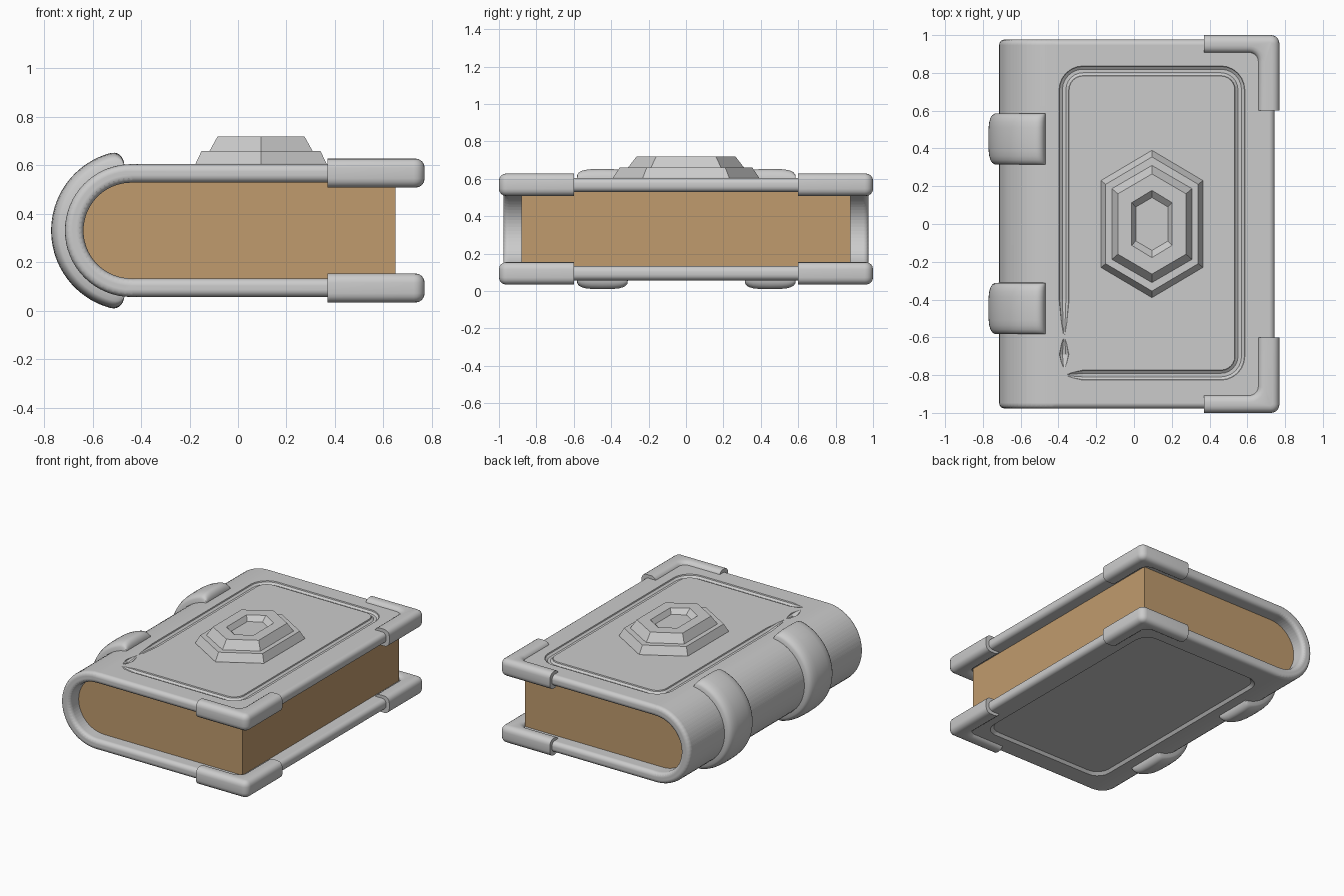
import bpy, bmesh, math
from math import sin, cos, pi, radians
from mathutils import Vector

if "Cube" in bpy.data.objects:
    bpy.data.objects.remove(bpy.data.objects["Cube"])

CX, CZ = -0.44, 0.331      # centre of the rounded spine


def material(name, rgb):
    m = bpy.data.materials.new(name)
    m.diffuse_color = (*rgb, 1)
    m.use_nodes = True
    m.node_tree.nodes["Principled BSDF"].inputs["Base Color"].default_value = m.diffuse_color
    return m


GREY = material("grey", (0.6, 0.6, 0.6))
PAPER = material("paper_tan", (0.53, 0.33, 0.155))


def finish(bm, name, mat, angle=35):
    bmesh.ops.recalc_face_normals(bm, faces=bm.faces[:])
    me = bpy.data.meshes.new(name)
    bm.to_mesh(me)
    bm.free()
    ob = bpy.data.objects.new(name, me)
    bpy.context.collection.objects.link(ob)
    me.materials.append(mat)
    smooth(ob, angle)
    return ob


def smooth(ob, angle):
    bpy.ops.object.select_all(action='DESELECT')
    ob.select_set(True)
    bpy.context.view_layer.objects.active = ob
    bpy.ops.object.shade_smooth_by_angle(angle=radians(angle))


def prism(points, vec):
    """Extrude a closed outline of 3D points along vec."""
    bm = bmesh.new()
    f = bm.faces.new([bm.verts.new(p) for p in points])
    r = bmesh.ops.extrude_face_region(bm, geom=[f])
    bmesh.ops.translate(bm, vec=vec, verts=[v for v in r['geom'] if isinstance(v, bmesh.types.BMVert)])
    bmesh.ops.recalc_face_normals(bm, faces=bm.faces[:])
    return bm


def bevel(bm, edges, width, seg):
    bmesh.ops.bevel(bm, geom=edges, offset=width, segments=seg, profile=0.5, affect='EDGES')


def arc(r, n=32):
    """Left half circle around the spine, top to bottom, as (x, z)."""
    return [(CX - r * sin(pi * i / n), CZ + r * cos(pi * i / n)) for i in range(n + 1)]


# Page block: D-shaped profile
outline = [(0.65, CZ + 0.199)] + arc(0.199) + [(0.65, CZ - 0.199)]
finish(prism([(x, -0.88, z) for x, z in outline], (0, 1.76, 0)), "page_block", PAPER)

# Cover: U-shaped shell with rounded rims
X1, Y1, RO, RI = 0.745, 0.977, 0.274, 0.198
outline = [(X1, CZ + RO)] + arc(RO) + [(X1, CZ - RO), (X1, CZ - RI)] + arc(RI)[::-1] + [(X1, CZ + RI)]
bm = prism([(x, -Y1, z) for x, z in outline], (0, 2 * Y1, 0))
rims = [e for e in bm.edges if all(abs(abs(v.co.y) - Y1) < 1e-4 for v in e.verts)
        or all(v.co.x > X1 - 1e-4 for v in e.verts)]
bevel(bm, rims, 0.03, 4)
cover = finish(bm, "cover", GREY)

# Groove cutter: tapered tube around the front board, broken at one corner
cu = bpy.data.curves.new("groove_cutter", 'CURVE')
cu.dimensions = '3D'
cu.bevel_depth, cu.bevel_resolution, cu.use_fill_caps = 0.03, 3, True
path = [(-0.355, -0.8, 0.36), (-0.27, -0.8, 1)]
for cx, cy, a0 in ((0.46, -0.70, -90), (0.46, 0.71, 0), (-0.27, 0.71, 90)):
    path += [(cx + 0.1 * cos(radians(a0 + 15 * i)), cy + 0.1 * sin(radians(a0 + 15 * i)), 1) for i in range(7)]
path += [(-0.37, -0.4, 1), (-0.37, -0.585, 0.36)]
lens = [(-0.37, -0.605, 0.36), (-0.37, -0.69, 0.95), (-0.37, -0.76, 0.36)]
for pts in (path, lens):
    sp = cu.splines.new('POLY')
    sp.points.add(len(pts) - 1)
    for p, (x, y, r) in zip(sp.points, pts):
        p.co, p.radius = (x, y, CZ + RO + 0.01, 1), r
tube = bpy.data.objects.new("groove_cutter", cu)
bpy.context.collection.objects.link(tube)
bpy.ops.object.select_all(action='DESELECT')
tube.select_set(True)
bpy.context.view_layer.objects.active = tube
bpy.ops.object.convert(target='MESH')
tube = bpy.context.view_layer.objects.active

# Back panel cutter: shallow sloped recess under the lower board
bm = bmesh.new()
bmesh.ops.create_cube(bm, size=1)
for v in bm.verts:
    k = 0.03 if v.co.z > 0 else 0
    v.co = Vector((0.1 + v.co.x * (1.02 - 2 * k), v.co.y * (1.68 - 2 * k), CZ - RO + (0.018 if v.co.z > 0 else -0.015)))
bevel(bm, [e for e in bm.edges if abs(e.verts[0].co.z - e.verts[1].co.z) > 0.01], 0.08, 5)
recess = finish(bm, "back_panel_cutter", GREY)

for cutter in (tube, recess):
    cutter.hide_render = True
    bpy.context.view_layer.objects.active = cover
    m = cover.modifiers.new("cut", 'BOOLEAN')
    m.operation, m.solver, m.object = 'DIFFERENCE', 'EXACT', cutter
    bpy.ops.object.modifier_apply(modifier=m.name)
    bpy.data.objects.remove(cutter)
smooth(cover, 35)
cover.modifiers.new("even_shading", 'WEIGHTED_NORMAL').keep_sharp = True

# Corner guards: rounded L pieces on both boards, both ends
L = [(0.37, 1.0), (0.37, 0.905), (0.655, 0.905), (0.655, 0.6), (0.77, 0.6), (0.77, 1.0)]
for zn, z0 in (("upper", 0.508), ("lower", 0.034)):
    for yn, s in (("front", -1), ("back", 1)):
        bm = prism([(x, y * s, z0) for x, y in L], (0, 0, 0.12))

        def upright(e):
            return abs(e.verts[0].co.z - e.verts[1].co.z) > 0.05

        def near(e, x, y):
            return abs(e.verts[0].co.x - x) + abs(e.verts[0].co.y - y * s) < 0.01
        bevel(bm, [e for e in bm.edges if upright(e) and (near(e, 0.77, 1) or near(e, 0.655, 0.905))], 0.045, 5)
        bevel(bm, [e for e in bm.edges if not upright(e)
                   and not all(v.co.x < 0.371 for v in e.verts)
                   and not all(abs(v.co.y) < 0.601 for v in e.verts)], 0.038, 4)
        finish(bm, f"{zn}_{yn}_corner_guard", GREY, 40)

# Spine bands: domed strip swept round the spine with rounded ends
for name, yc in (("front_spine_band", -0.447), ("back_spine_band", 0.45)):
    bm = bmesh.new()
    rings = []
    for i in range(49):
        t = -1 + 2 * i / 48
        a = pi + radians(84) * sin(t * pi / 2)
        end = max(0, (abs(a - pi) - radians(74)) / radians(10))
        h = math.sqrt(max(0, 1 - end ** 2.5))
        ring = []
        for j in range(13):
            u = pi * j / 12
            y = yc - 0.137 * math.copysign(abs(cos(u)) ** 0.6, cos(u))
            r = 0.265 + 0.008 + (0.058 * h) * sin(u) ** 0.6 if 0 < j < 12 else 0.265
            ring.append(bm.verts.new((CX + r * cos(a), y, CZ + r * sin(a))))
        rings.append(ring)
    for A, B in zip(rings, rings[1:]):
        for j in range(13):
            bm.faces.new((A[j], A[(j + 1) % 13], B[(j + 1) % 13], B[j]))
    bm.faces.new(rings[0])
    bm.faces.new(rings[-1])
    finish(bm, name, GREY, 50)

# Stepped hexagonal boss with a sunken centre: (half width, peak, shoulder, z)
levels = [(0.27, 0.39, 0.23, 0.59), (0.27, 0.39, 0.23, 0.607), (0.245, 0.355, 0.21, 0.66), (0.212, 0.31, 0.187, 0.66),
          (0.18, 0.265, 0.16, 0.718), (0.107, 0.178, 0.113, 0.718), (0.085, 0.14, 0.09, 0.685)]
bm = bmesh.new()
rings = [[bm.verts.new((0.095 + x, y, z)) for x, y in
          ((0, p), (-w, s), (-w, -s), (0, -p), (w, -s), (w, s))] for w, p, s, z in levels]
for A, B in zip(rings, rings[1:]):
    for j in range(6):
        bm.faces.new((A[j], A[(j + 1) % 6], B[(j + 1) % 6], B[j]))
bm.faces.new(rings[0])
bm.faces.new(rings[-1])
finish(bm, "hexagonal_boss", GREY, 20)
